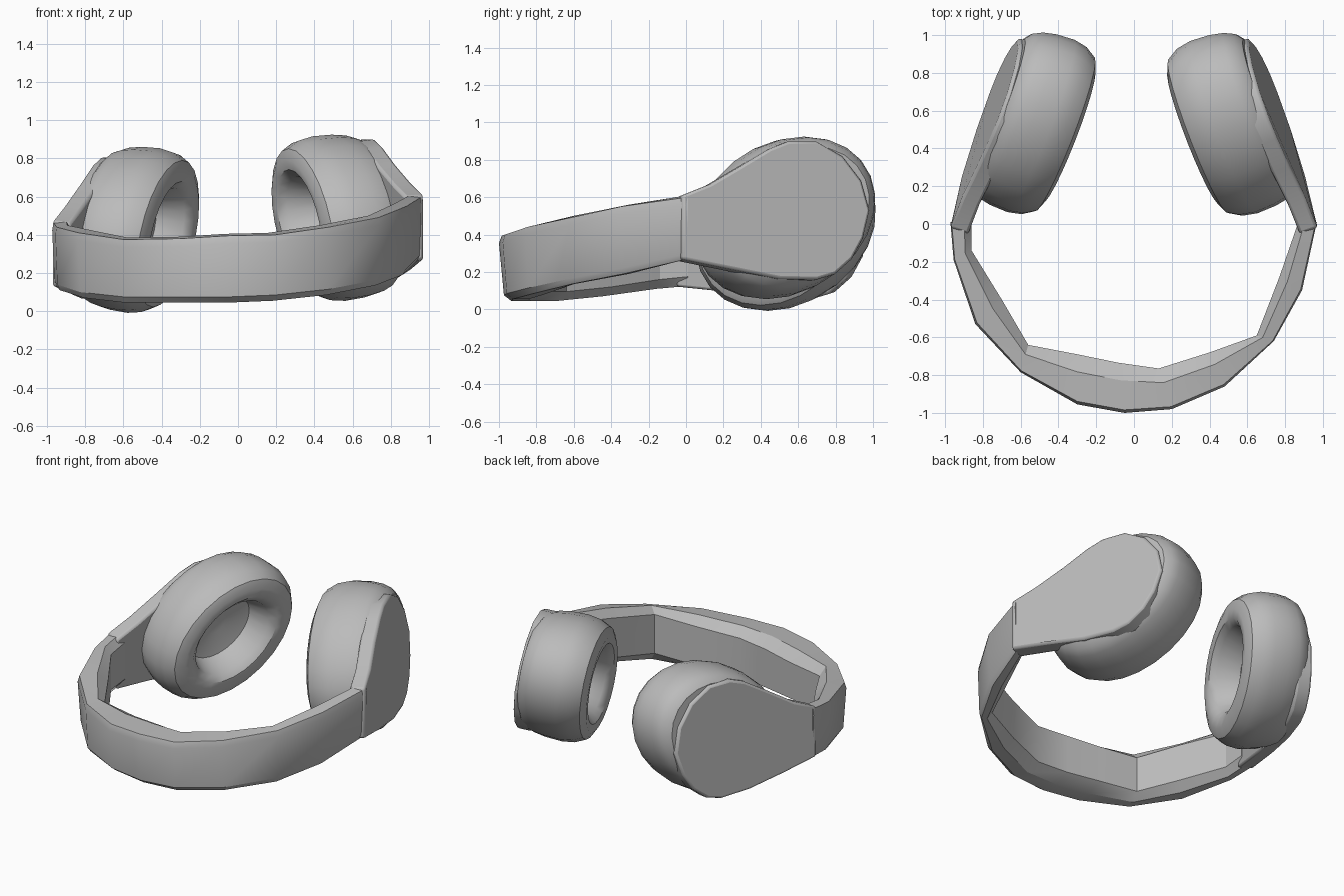
import bpy, bmesh, math
from mathutils import Vector

if "Cube" in bpy.data.objects:
    bpy.data.objects.remove(bpy.data.objects["Cube"])

grey = bpy.data.materials.new("matte_grey")
grey.use_nodes = True
COLOUR = (0.5, 0.5, 0.5, 1)
grey.diffuse_color = COLOUR
grey.node_tree.nodes["Principled BSDF"].inputs["Base Color"].default_value = COLOUR


def loft(name, rings, bevel=0, angle=30):
    """Skin a list of closed rings and cap both ends."""
    bm = bmesh.new()
    loops = [[bm.verts.new(p) for p in ring] for ring in rings]
    n = len(loops[0])
    for a, b in zip(loops, loops[1:]):
        for i in range(n):
            j = (i + 1) % n
            bm.faces.new((a[i], a[j], b[j], b[i]))
    bm.faces.new(loops[0][::-1])
    bm.faces.new(loops[-1])
    bmesh.ops.recalc_face_normals(bm, faces=bm.faces)
    mesh = bpy.data.meshes.new(name)
    bm.to_mesh(mesh)
    bm.free()
    mesh.materials.append(grey)
    obj = bpy.data.objects.new(name, mesh)
    bpy.context.collection.objects.link(obj)
    if bevel:
        mod = obj.modifiers.new("soft_edge", "BEVEL")
        mod.width, mod.segments = bevel, 2
        mod.limit_method, mod.angle_limit = "ANGLE", math.radians(40)
    bpy.ops.object.select_all(action="DESELECT")
    obj.select_set(True)
    bpy.context.view_layer.objects.active = obj
    bpy.ops.object.shade_smooth_by_angle(angle=math.radians(angle))
    return obj


# Headband: outer x y, inner x y, bottom, top
stations = [
    (-.972, .01, -.86, .01, .125, .475), (-.955, -.19, -.86, -.14, .11, .45),
    (-.84, -.53, -.7, -.4, .07, .42), (-.6, -.785, -.56, -.64, .045, .385),
    (-.3, -.955, -.3, -.69, .045, .39), (-.05, -1, -.08, -.735, .045, .405),
    (.2, -.98, .13, -.765, .055, .41), (.48, -.86, .4, -.68, .085, .45),
    (.74, -.62, .65, -.59, .135, .5), (.89, -.35, .77, -.28, .19, .56),
    (.968, .01, .87, .01, .27, .61),
]
# Cross-section: share of the way inwards, end of height, offset from it
section = [(.25, 0, 0), (.1, 0, .03), (0, 1, -.05), (.06, 1, -.01),
           (.65, 1, 0), (1, 1, -.05), (1, 0, .05), (.65, 0, 0)]


def band_ring(ox, oy, ix, iy, low, high):
    return [(ox + (ix - ox) * t, oy + (iy - oy) * t, (high if top else low) + dz)
            for t, top, dz in section]


loft("headband", [band_ring(*s) for s in stations])

# Side view outline of the flared arm plate, y and z
outline = [(-.02, .27), (-.02, .61), (.13, .67), (.3, .77), (.45, .86), (.55, .9),
           (.7, .9), (.84, .82), (.94, .69), (.985, .53), (.95, .38), (.89, .27),
           (.8, .19), (.7, .16), (.5, .165), (.25, .215)]
# Ear cup profile: depth inward from the plate, radius
profile = [(.02, .405), (.05, .445), (.1, .47), (.17, .485), (.27, .49), (.345, .475),
           (.405, .437), (.43, .375), (.425, .315), (.39, .27), (.25, .225), (.22, .06)]
SLOPE, LEAN, SIDES = .36, .13, 24
SKEW = .22  # pulls the cup's oval up and back

# Side, name, cup drop, plate drop, root drop, cup depth
for side, name, cup_drop, plate_drop, root_drop, depth in (
        (1, "left", 0, 0, 0, 1.07), (-1, "right", .065, .095, .138, 1)):
    mid_z = .52 - cup_drop
    inward = Vector((-side, -SLOPE, -LEAN)).normalized()
    along = Vector((-side * SLOPE, 1, 0)).normalized()
    up = inward.cross(along)
    up *= math.copysign(1, up.z)

    def on_plane(y, z):
        lean = LEAN * min(1, max(0, y / .3))  # upright where it meets the band
        return Vector((side * (.965 - SLOPE * y - lean * (z - mid_z)), y, z))

    # Arm plate, its drop easing from the root to the disc
    face = []
    for y, z in outline:
        ease = min(1, max(0, y / .4))
        face.append(on_plane(y, z - root_drop + (root_drop - plate_drop) * ease))
    loft(name + "_arm_plate", [face, [p + inward * .1 for p in face]], .015)

    # Ear cup with hollow cushion
    centre = on_plane(.61, mid_z)
    angles = [math.tau * i / SIDES for i in range(SIDES)]
    rings = [[centre + inward * d * depth + along * r * math.cos(a - SKEW)
              + up * r * .885 * math.sin(a) for a in angles] for d, r in profile]
    loft(name + "_ear_cup", rings, angle=35)
